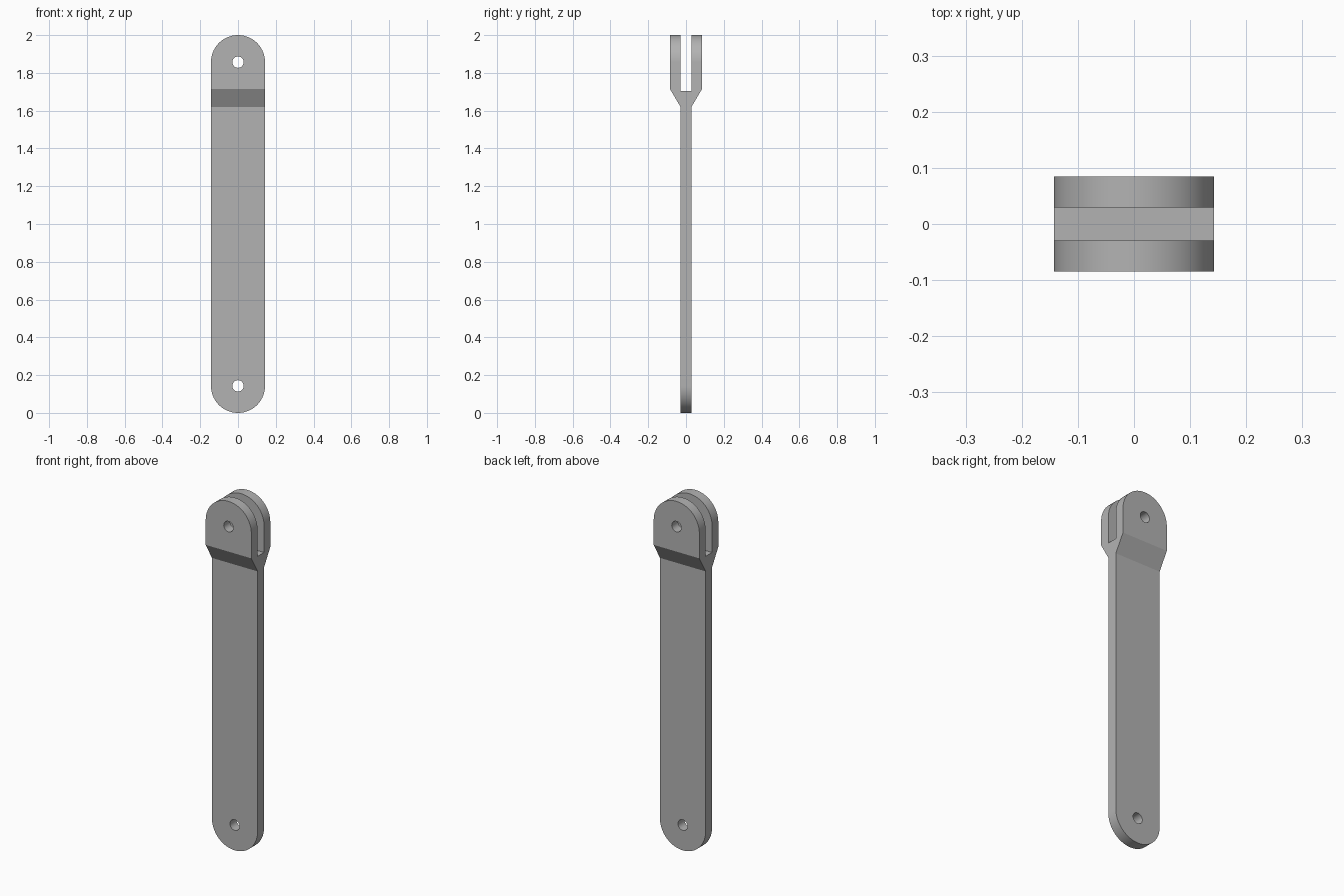
import bpy
import bmesh
import math
from mathutils import Vector

cube = bpy.data.objects.get("Cube")
if cube:
    bpy.data.objects.remove(cube, do_unlink=True)

R = 0.143          # half width and end radius
HOLE = 0.03        # pin hole radius
T = 0.029          # half thickness of bar, also half the slot
FORK = 0.085       # half thickness of the fork
LOW, HIGH = R, 2 - R

grey = bpy.data.materials.new("grey metal")
grey.use_nodes = True
colour = (0.45, 0.45, 0.45, 1)
grey.diffuse_color = colour
grey.node_tree.nodes["Principled BSDF"].inputs["Base Color"].default_value = colour


def prism(name, points, direction):
    """Extrude a closed outline symmetrically along a direction."""
    direction = Vector(direction)
    bm = bmesh.new()
    face = bm.faces.new([bm.verts.new(Vector(p) - direction) for p in points])
    new = bmesh.ops.extrude_face_region(bm, geom=[face])["geom"]
    bmesh.ops.translate(bm, vec=direction * 2,
                        verts=[v for v in new if isinstance(v, bmesh.types.BMVert)])
    bmesh.ops.recalc_face_normals(bm, faces=bm.faces)
    mesh = bpy.data.meshes.new(name)
    bm.to_mesh(mesh)
    bm.free()
    mesh.materials.append(grey)
    obj = bpy.data.objects.new(name, mesh)
    bpy.context.collection.objects.link(obj)
    return obj


def arc(radius, z, start, end, steps):
    angles = [start + (end - start) * i / steps for i in range(steps + 1)]
    return [(radius * math.cos(a), 0, z + radius * math.sin(a)) for a in angles]


def combine(target, tool, operation):
    mod = target.modifiers.new(operation, "BOOLEAN")
    mod.operation = operation
    mod.solver = "EXACT"
    mod.object = tool
    bpy.context.view_layer.objects.active = target
    bpy.ops.object.modifier_apply(modifier=mod.name)
    bpy.data.objects.remove(tool, do_unlink=True)


# Rounded front outline of the whole link
outline = arc(R, HIGH, 0, math.pi, 48) + arc(R, LOW, math.pi, 2 * math.pi, 48)
link = prism("forked_link", outline, (0, 0.2, 0))

# Side profile: thin bar flaring into a slotted fork
half = [(T, -0.1), (T, 1.62), (FORK, 1.715), (FORK, 2.1), (T, 2.1), (T, 1.705)]
side = half + [(-y, z) for y, z in reversed(half)]
combine(link, prism("side_cutter", [(0, y, z) for y, z in side], (0.3, 0, 0)), "INTERSECT")

# Pin holes at both ends
for z in (LOW, HIGH):
    ring = arc(HOLE, z, 0, 2 * math.pi, 32)[:-1]
    combine(link, prism("hole_cutter", ring, (0, 0.3, 0)), "DIFFERENCE")

# Smooth rounded ends with crisp edges
bpy.ops.object.select_all(action="DESELECT")
link.select_set(True)
bpy.context.view_layer.objects.active = link
bpy.ops.object.shade_smooth_by_angle(angle=math.radians(25))
